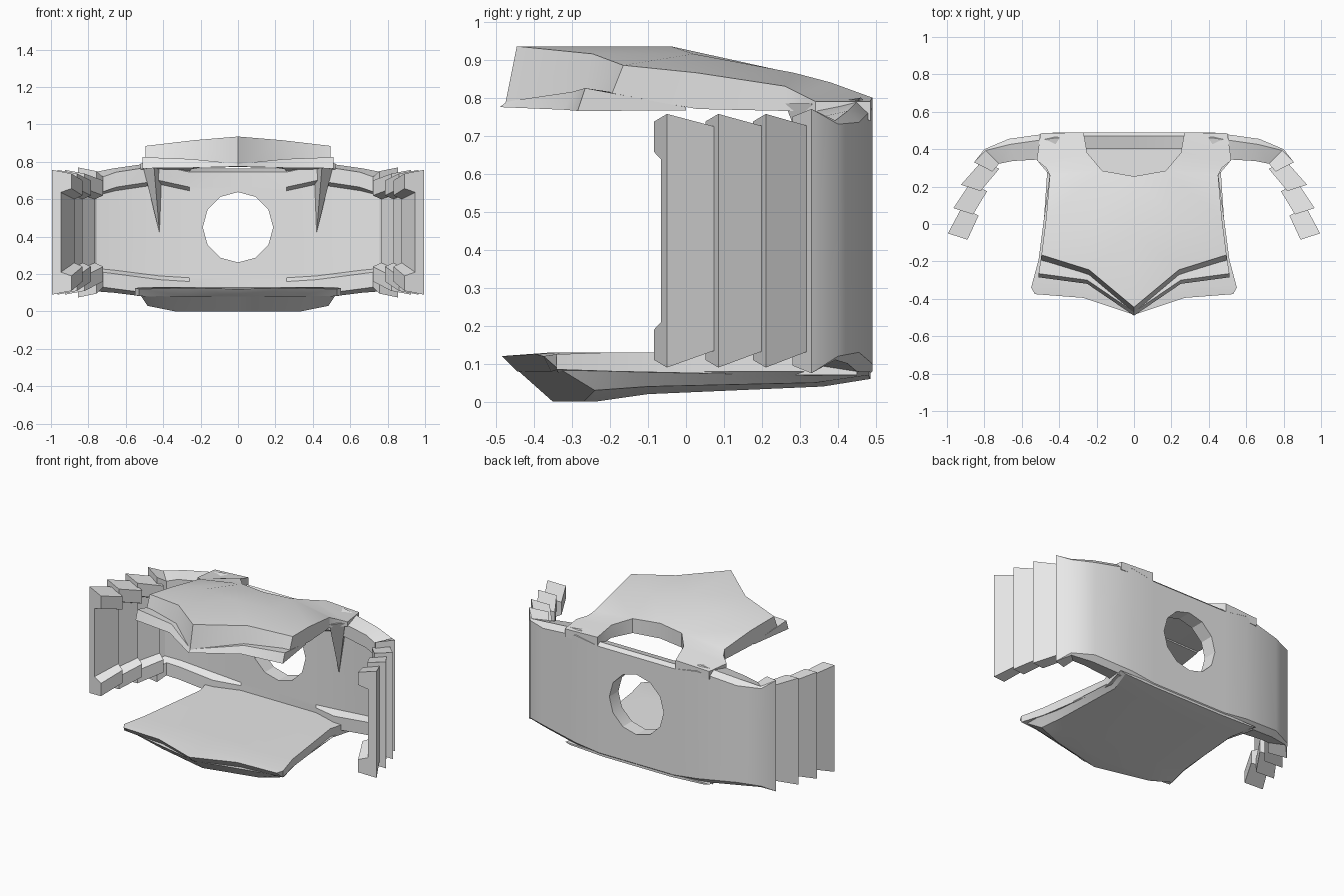
import bpy
import bmesh
import math
from mathutils import Vector

default_cube = bpy.data.objects.get("Cube")
if default_cube:
    bpy.data.objects.remove(default_cube, do_unlink=True)

grey = bpy.data.materials.new("plain grey")
grey.use_nodes = True
grey.diffuse_color = (0.8, 0.8, 0.8, 1)
grey.node_tree.nodes["Principled BSDF"].inputs["Base Color"].default_value = (0.8, 0.8, 0.8, 1)


class HalfMesh:
    """Collects the faces of the left half, then mirrors them into an object."""

    def __init__(self):
        self.bm = bmesh.new()
        self.known = {}

    def face(self, points):
        verts = []
        for point in points:
            key = tuple(round(value, 4) for value in point)
            if key not in self.known:
                self.known[key] = self.bm.verts.new(key)
            if self.known[key] not in verts:
                verts.append(self.known[key])
        if len(verts) > 2 and not self.bm.faces.get(verts):
            self.bm.faces.new(verts)

    def finish(self, name, smooth_angle=30):
        bm = self.bm
        everything = bm.verts[:] + bm.edges[:] + bm.faces[:]
        bmesh.ops.mirror(bm, geom=everything, axis='X', merge_dist=0.001)
        bmesh.ops.recalc_face_normals(bm, faces=bm.faces[:])
        mesh = bpy.data.meshes.new(name)
        bm.to_mesh(mesh)
        bm.free()
        mesh.materials.append(grey)
        obj = bpy.data.objects.new(name, mesh)
        bpy.context.collection.objects.link(obj)
        smooth(obj, smooth_angle)
        return obj


def smooth(obj, angle):
    bpy.ops.object.select_all(action='DESELECT')
    obj.select_set(True)
    bpy.context.view_layer.objects.active = obj
    bpy.ops.object.shade_smooth_by_angle(angle=math.radians(angle))


def slab(name, rows, lean=0, narrow=1):
    """Closed plate from rows of (x, y, top, bottom); lean moves the lower front edge."""
    half = HalfMesh()
    last = len(rows) - 1
    columns = len(rows[0])
    top = [[Vector((x, y, high)) for x, y, high, low in row] for row in rows]
    bottom = [[Vector((x * narrow, y + (lean if index == last else 0), low))
               for x, y, high, low in row] for index, row in enumerate(rows)]
    for grid in (top, bottom):
        for r in range(last):
            for c in range(columns - 1):
                half.face([grid[r][c], grid[r][c + 1], grid[r + 1][c + 1], grid[r + 1][c]])
    rim = [(0, c) for c in range(columns)]
    rim += [(r, columns - 1) for r in range(1, last + 1)]
    rim += [(last, c) for c in reversed(range(columns - 1))]
    rim += [(r, 0) for r in reversed(range(1, last))]
    for (r, c), (s, d) in zip(rim, rim[1:] + rim[:1]):
        if top[r][c].x > 0.001 or top[s][d].x > 0.001:
            half.face([top[r][c], top[s][d], bottom[s][d], bottom[r][c]])
    return half.finish(name)


def channel(x, y, heading, wall, rim, low, high, bevel=0):
    """C-shaped section; heading is the inward direction in degrees from -x."""
    turn = math.radians(heading)
    inward = Vector((-math.cos(turn), -math.sin(turn), 0))
    upper = [(0, bevel), (bevel, 0), (rim, 0.02), (rim, 0.1), (wall, 0.12)]
    profile = [(d, high - drop) for d, drop in upper]
    profile += [(d, low + rise) for d, rise in reversed(upper)]
    return [Vector((x, y, z)) + inward * d for d, z in profile]


def loft(name, sections):
    half = HalfMesh()
    for near, far in zip(sections, sections[1:]):
        for i in range(len(near)):
            j = (i + 1) % len(near)
            half.face([near[i], near[j], far[j], far[i]])
    for end in (sections[0], sections[-1]):
        if max(point.x for point in end) > 0.001:
            half.face(end)
    return half.finish(name)


# Curved back wall, turning forward at both ends
back_wall = loft("back_wall", [
    channel(0, 0.49, 90, 0.09, 0.09, 0.06, 0.765, 0.02),
    channel(0.26, 0.49, 90, 0.09, 0.09, 0.06, 0.765, 0.02),
    channel(0.42, 0.49, 90, 0.09, 0.14, 0.07, 0.8, 0.03),
    channel(0.67, 0.455, 80, 0.08, 0.12, 0.1, 0.765, 0.03),
    channel(0.8, 0.4, 45, 0.06, 0.11, 0.11, 0.74, 0.01),
    channel(0.855, 0.33, 27, 0.05, 0.11, 0.075, 0.77),
])

# Round opening through the back wall
bpy.ops.mesh.primitive_cylinder_add(vertices=12, radius=0.188, depth=0.6,
                                    location=(0, 0.45, 0.45), rotation=(math.pi / 2, 0, 0))
cutter = bpy.context.object
cutter.name = "opening_cutter"
cutter.hide_render = True
cut = back_wall.modifiers.new("opening", 'BOOLEAN')
cut.object = cutter
cut.solver = 'EXACT'
bpy.context.view_layer.objects.active = back_wall
bpy.ops.object.modifier_apply(modifier=cut.name)
bpy.data.objects.remove(cutter, do_unlink=True)
smooth(back_wall, 30)

# Overlapping arm segments, each tucked under the one behind it
arm_segments = [((0.925, 0.21), (0.81, 0.34)),
                ((0.965, 0.085), (0.875, 0.22)),
                ((0.995, -0.05), (0.92, 0.09))]
for number, (front, rear) in enumerate(arm_segments, start=1):
    loft("arm_segments_%d" % number, [
        channel(*rear, 27, 0.05, 0.1, 0.14, 0.72),
        channel(*front, 18, 0.05, 0.11, 0.09, 0.757),
    ])

# Upper plate with a rounded notch at the back and a pointed front
slab("upper_plate", [
    [(0.27, 0.49, 0.8, 0.74), (0.27, 0.49, 0.8, 0.74), (0.5, 0.485, 0.79, 0.74)],
    [(0.25, 0.38, 0.84, 0.76), (0.25, 0.38, 0.84, 0.76), (0.52, 0.34, 0.79, 0.76)],
    [(0.17, 0.285, 0.865, 0.775), (0.17, 0.285, 0.865, 0.775), (0.47, 0.3, 0.81, 0.765)],
    [(0, 0.255, 0.87, 0.775), (0.17, 0.285, 0.865, 0.775), (0.45, 0.26, 0.83, 0.765)],
    [(0, -0.04, 0.935, 0.775), (0.24, 0.02, 0.915, 0.775), (0.47, 0.03, 0.865, 0.77)],
    [(0, -0.445, 0.935, 0.785), (0.24, -0.245, 0.915, 0.8), (0.495, -0.165, 0.885, 0.81)],
], lean=-0.03)

# Thin lower lip stepping out under the upper plate
slab("upper_lip", [
    [(0, 0, 0.785, 0.772), (0.25, 0, 0.785, 0.77), (0.47, 0, 0.775, 0.766)],
    [(0, -0.47, 0.79, 0.775), (0.25, -0.3, 0.815, 0.768), (0.51, -0.265, 0.825, 0.765)],
], lean=-0.02)

# Lower plate and the narrower keel beneath it
slab("lower_plate", [
    [(0, 0.45, 0.13, 0.06), (0.25, 0.45, 0.13, 0.06), (0.5, 0.45, 0.13, 0.07)],
    [(0, 0.26, 0.13, 0.06), (0.25, 0.26, 0.13, 0.06), (0.45, 0.27, 0.13, 0.07)],
    [(0, -0.19, 0.13, 0.06), (0.25, -0.19, 0.13, 0.06), (0.51, -0.19, 0.13, 0.08)],
    [(0, -0.35, 0.13, 0.06), (0.27, -0.33, 0.13, 0.06), (0.55, -0.34, 0.125, 0.085)],
    [(0, -0.485, 0.12, 0.08), (0.27, -0.395, 0.125, 0.08), (0.53, -0.375, 0.12, 0.085)],
], lean=0.04)
slab("lower_keel", [
    [(0, 0.485, 0.08, 0.06), (0.25, 0.485, 0.08, 0.06), (0.5, 0.48, 0.08, 0.07)],
    [(0, 0.36, 0.08, 0.04), (0.25, 0.36, 0.08, 0.04), (0.46, 0.34, 0.08, 0.05)],
    [(0, -0.1, 0.08, 0.02), (0.27, -0.1, 0.08, 0.02), (0.49, -0.1, 0.08, 0.04)],
    [(0, -0.26, 0.08, 0), (0.36, -0.24, 0.08, 0), (0.52, -0.24, 0.085, 0.03)],
    [(0, -0.44, 0.08, 0), (0.36, -0.36, 0.08, 0), (0.52, -0.33, 0.085, 0.03)],
], lean=0.09, narrow=0.93)

# Tapered braces hanging from the plate corners against the wall
brace = HalfMesh()
tip = (0.42, 0.4, 0.42)
crown = [(0.45, 0.26, 0.785), (0.51, 0.33, 0.785), (0.47, 0.42, 0.785), (0.4, 0.42, 0.785)]
for a, b in zip(crown, crown[1:] + crown[:1]):
    brace.face([a, b, tip])
brace.face(crown)
brace.finish("corner_braces")
